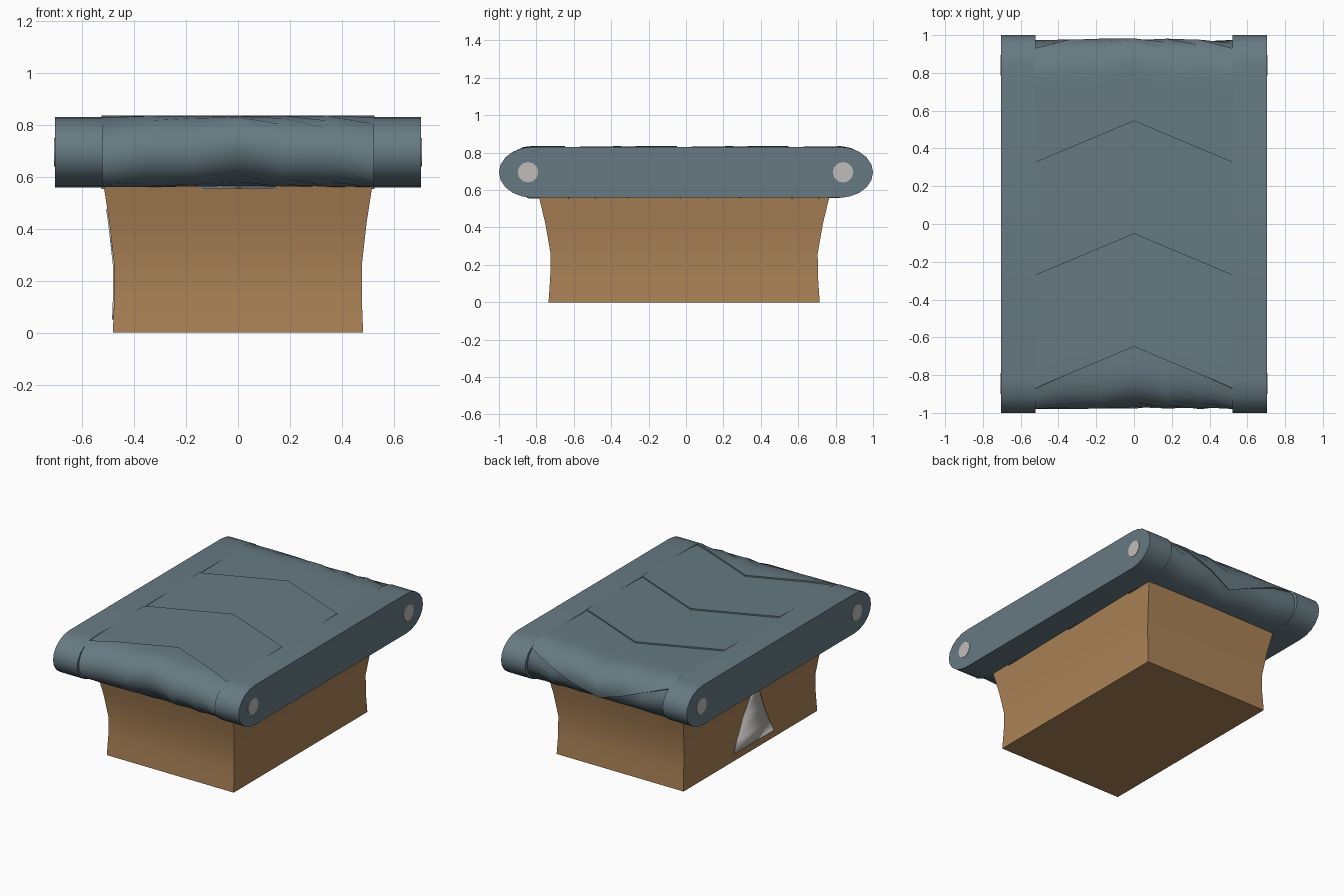
import bpy, bmesh, math

if "Cube" in bpy.data.objects:
    bpy.data.objects.remove(bpy.data.objects["Cube"])

def material(name, rgb):
    m = bpy.data.materials.new(name)
    m.diffuse_color = (*rgb, 1)
    m.use_nodes = True
    m.node_tree.nodes["Principled BSDF"].inputs["Base Color"].default_value = m.diffuse_color
    return m

SLATE = material("slate_metal", (0.135, 0.195, 0.225))
BROWN = material("warm_brown", (0.41, 0.225, 0.095))
GREY = material("light_grey", (0.53, 0.51, 0.49))
ZC = 0.695

def finish(bm, name, mat, angle=35, recalc=True):
    if recalc:
        bmesh.ops.recalc_face_normals(bm, faces=bm.faces)
    me = bpy.data.meshes.new(name)
    bm.to_mesh(me)
    bm.free()
    ob = bpy.data.objects.new(name, me)
    bpy.context.collection.objects.link(ob)
    me.materials.append(mat)
    bpy.ops.object.select_all(action='DESELECT')
    ob.select_set(True)
    bpy.context.view_layer.objects.active = ob
    bpy.ops.object.shade_smooth_by_angle(angle=math.radians(angle))
    return ob

def prism(name, outline, x0, x1, mat):
    """Extrude a y-z outline along x."""
    bm = bmesh.new()
    a = [bm.verts.new((x0, y, z)) for y, z in outline]
    b = [bm.verts.new((x1, y, z)) for y, z in outline]
    bm.faces.new(a)
    bm.faces.new(b)
    n = len(a)
    for i in range(n):
        j = (i + 1) % n
        bm.faces.new((a[i], a[j], b[j], b[i]))
    return finish(bm, name, mat)

def ellipse(y, ry, rz, a0, a1, n):
    return [(y + ry * math.cos(a0 + (a1 - a0) * i / n),
             ZC + rz * math.sin(a0 + (a1 - a0) * i / n)) for i in range(n + 1)]

# Side rails with rounded ends, and the roller axle caps
H = math.pi / 2
rail = ellipse(0.82, 0.18, 0.136, -H, H, 10) + ellipse(-0.82, 0.18, 0.136, H, 3 * H, 10)
for side, s in (("left", -1), ("right", 1)):
    prism(side + "_rail", rail, s * 0.522, s * 0.705, SLATE)
    for end, y in (("front", -0.845), ("back", 0.84)):
        cap = ellipse(y, 0.055, 0.055, 0, 2 * math.pi, 12)[:-1]
        prism(f"{side}_{end}_axle_cap", cap, s * 0.68, s * 0.708, GREY)

# Belt of overlapping chevron slats running around both ends
STRAIGHT, RY, RZ = 1.64, 0.155, 0.132
ARC = math.pi * (RY + RZ) / 2
LOOP = 2 * (STRAIGHT + ARC)

def belt_point(s, lift):
    """Point on the belt loop; s = 0 is the middle of the back end."""
    s = (s + ARC / 2) % LOOP
    sign = 1
    if s >= LOOP / 2:
        s -= LOOP / 2
        sign = -1
    if s < ARC:
        a = -H + math.pi * s / ARC
        y, z = 0.82 + (RY + lift) * math.cos(a), (RZ + lift) * math.sin(a)
    else:
        y, z = 0.82 - (s - ARC), RZ + lift
    return sign * y, ZC + sign * z

SLATS, STEPS = 7, 12
columns = [-0.525, -0.35, -0.175, 0, 0.175, 0.35, 0.525]
bm = bmesh.new()
rows = []
for k in range(SLATS):
    for i in range(STEPS + 1):
        t = i / STEPS
        s = -0.1 + LOOP / SLATS * (k + t)
        row = []
        for x in columns:
            y, z = belt_point(s + 0.42 * abs(x), 0.009 - 0.009 * t)
            row.append(bm.verts.new((x, y, z)))
        rows.append(row)
for r, row in enumerate(rows):
    nxt = rows[(r + 1) % len(rows)]
    for c in range(len(columns) - 1):
        bm.faces.new((row[c], row[c + 1], nxt[c + 1], nxt[c]))
finish(bm, "chevron_belt", SLATE)

# Base with slightly concave, flaring walls: (z, half width, half depth)
PROFILE = [(0, 0.482, 0.725), (0.13, 0.477, 0.716), (0.26, 0.477, 0.714),
           (0.42, 0.495, 0.742), (0.57, 0.518, 0.778)]
bm = bmesh.new()
rings = [[bm.verts.new((sx * hx, sy * hy - 0.01, z))
          for sx, sy in ((-1, -1), (1, -1), (1, 1), (-1, 1))] for z, hx, hy in PROFILE]
for a, b in zip(rings, rings[1:]):
    for i in range(4):
        j = (i + 1) % 4
        bm.faces.new((a[i], a[j], b[j], b[i]))
bm.faces.new(rings[0])
bm.faces.new(rings[-1])
finish(bm, "pedestal_base", BROWN)

# Triangular plate on the left wall, following its curve
def wall_x(z):
    for (z0, x0, _), (z1, x1, _) in zip(PROFILE, PROFILE[1:]):
        if z <= z1:
            return x0 + (x1 - x0) * (z - z0) / (z1 - z0)

bm = bmesh.new()
prev = None
for z in (0.05, 0.13, 0.26, 0.42, 0.475):
    w = 0.215 * (0.48 - z) / 0.43
    pair = [bm.verts.new((-wall_x(z) - 0.005, -0.045 + d * w, z)) for d in (1, -1)]
    if prev:
        bm.faces.new((prev[0], prev[1], pair[1], pair[0]))
    prev = pair
bm.normal_update()
for f in bm.faces:
    if f.normal.x > 0:
        f.normal_flip()
plate = finish(bm, "triangle_plate", GREY, recalc=False)
mod = plate.modifiers.new("thickness", 'SOLIDIFY')
mod.thickness = 0.006
mod.offset = -1
